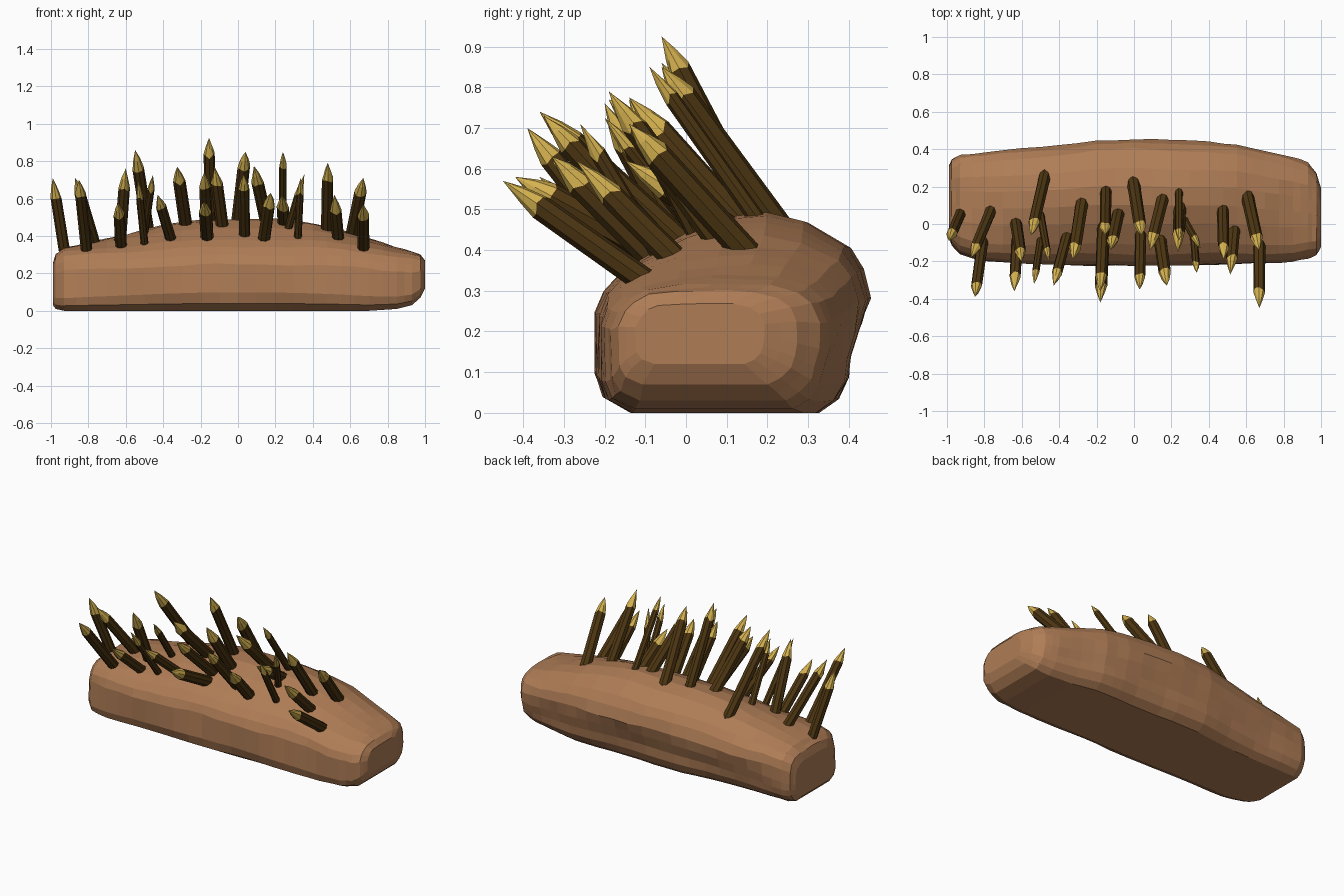
import bpy, bmesh, math, random
from mathutils import Vector

if "Cube" in bpy.data.objects:
    bpy.data.objects.remove(bpy.data.objects["Cube"])

random.seed(4)


def material(name, rgb):
    m = bpy.data.materials.new(name)
    m.diffuse_color = (*rgb, 1)
    m.use_nodes = True
    m.node_tree.nodes["Principled BSDF"].inputs["Base Color"].default_value = m.diffuse_color
    return m


EARTH = material("earth brown", (0.43, 0.205, 0.093))
BARK = material("dark bark", (0.075, 0.037, 0.006))
CUT_WOOD = material("cut wood", (0.66, 0.44, 0.08))


def finish(bm, name, mats):
    bmesh.ops.recalc_face_normals(bm, faces=bm.faces)
    me = bpy.data.meshes.new(name)
    bm.to_mesh(me)
    bm.free()
    for m in mats:
        me.materials.append(m)
    ob = bpy.data.objects.new(name, me)
    bpy.context.collection.objects.link(ob)
    return ob


# Earth bank: lofted between a humped middle section and a boxy end section
MID = [(.13, 0), (.03, .08), (0, .2), (0, .5), (.03, .6), (.09, .69), (.17, .77),
       (.33, .9), (.48, .98), (.63, 1), (.77, .95), (.92, .83), (.97, .72),
       (1, .58), (.97, .45), (.93, .3), (.92, .18), (.88, .07), (.81, 0)]
END = [(.13, 0), (.03, .08), (0, .2), (0, .65), (.03, .8), (.08, .9), (.16, .97),
       (.33, 1), (.48, 1), (.63, 1), (.77, 1), (.9, .94), (.97, .85),
       (1, .7), (1, .45), (.99, .3), (.97, .18), (.92, .07), (.85, 0)]
# x, front y, back y, bottom z, top z
STATIONS = [(-.99, -.07, .31, .03, .25), (-.975, -.11, .345, .01, .30),
            (-.93, -.16, .372, 0, .335), (-.8, -.2, .385, 0, .37),
            (-.6, -.21, .4, 0, .41), (-.4, -.215, .42, 0, .455),
            (-.2, -.22, .45, 0, .485), (0, -.225, .455, 0, .495),
            (.2, -.22, .445, 0, .49), (.4, -.215, .44, 0, .465),
            (.55, -.215, .43, 0, .435), (.7, -.21, .39, 0, .39),
            (.85, -.2, .355, .01, .34), (.93, -.18, .325, .03, .315),
            (.975, -.165, .27, .07, .295), (1.0, -.12, .19, .12, .265)]


def build_bank():
    bm = bmesh.new()
    rings = []
    # halve each step for the fine flat facets
    rows = []
    for a, b in zip(STATIONS, STATIONS[1:]):
        rows += [a, tuple((p + q) / 2 for p, q in zip(a, b))]
    rows.append(STATIONS[-1])
    for x, y0, y1, z0, z1 in rows:
        w = abs(x) ** 2
        ring = []
        for (u, v), (ue, ve) in zip(MID, END):
            u += (ue - u) * w
            v += (ve - v) * w
            lump = .004 * math.sin(9 * x + 5 * v) + random.uniform(-.003, .003)
            y = y0 + (y1 - y0) * u + lump * (0.5 - u) * 2
            z = z0 + (z1 - z0) * v + (lump if v > .5 else 0)
            ring.append(bm.verts.new((x, y, z)))
        rings.append(ring)
    n = len(MID)
    for a, b in zip(rings, rings[1:]):
        for i in range(n):
            j = (i + 1) % n
            bm.faces.new((a[i], a[j], b[j], b[i]))
    bm.faces.new(rings[0])
    bm.faces.new(rings[-1])
    finish(bm, "earth_bank", [EARTH])


# Stake: eight-sided bark shaft with a roughly whittled pale point
def stake(k, base, tip, r):
    base, tip = Vector(base), Vector(tip)
    axis = (tip - base).normalized()
    base -= axis * .07
    length = (tip - base).length
    side = axis.orthogonal().normalized()
    up = axis.cross(side)
    point = random.uniform(.09, .12)
    bm = bmesh.new()

    def ring(t, rad, jag):
        out = []
        for i in range(8):
            a = math.tau * i / 8
            d = t + random.uniform(-jag, jag)
            out.append(bm.verts.new(base + axis * d
                                    + (side * math.cos(a) + up * math.sin(a)) * rad))
        return out

    rings = [ring(0, r * 1.05, 0), ring(length - point, r, .014),
             ring(length - point * .55, r * .62, .008)]
    bm.faces.new(rings[0])
    for level, (a, b) in enumerate(zip(rings, rings[1:])):
        for i in range(8):
            j = (i + 1) % 8
            bm.faces.new((a[i], a[j], b[j], b[i])).material_index = level
    apex = bm.verts.new(tip)
    for i in range(8):
        bm.faces.new((rings[2][i], rings[2][(i + 1) % 8], apex)).material_index = 1
    finish(bm, f"stake_{k:02d}", [BARK, CUT_WOOD])


build_bank()

# Stakes by row: base x, y and tip x, y, z, all leaning to the front
BACK = [(-.48, .24, -.55, -.06, .86), (-.15, .17, -.155, -.06, .925),
        (0, .2, .04, -.06, .85), (.24, .17, .24, -.09, .85)]
MIDDLE = [(-.93, .05, -.99, -.09, .71), (-.77, .06, -.87, -.18, .71),
          (-.63, .0, -.6, -.2, .76), (-.5, .05, -.455, -.2, .725),
          (-.28, .1, -.325, -.19, .77), (-.085, .05, -.125, -.14, .77),
          (.15, .12, .085, -.14, .775), (.245, .08, .235, -.15, .62),
          (.27, .02, .355, -.13, .73), (.475, .07, .48, -.19, .79),
          (.61, .13, .67, -.14, .71)]
FRONT = [(-.81, -.1, -.85, -.39, .70), (-.625, -.09, -.64, -.36, .58),
         (-.5, -.09, -.535, -.32, .70), (-.36, -.07, -.43, -.33, .62),
         (-.165, -.08, -.18, -.42, .58), (-.165, -.02, -.18, -.36, .74),
         (.035, -.06, .03, -.35, .73), (.14, -.09, .175, -.33, .63),
         (.32, -.07, .335, -.26, .71), (.535, -.04, .515, -.27, .62),
         (.67, -.12, .67, -.45, .57)]


def surface(x, y):
    # height of the bank under a stake
    for a, b in zip(STATIONS, STATIONS[1:]):
        if a[0] <= x <= b[0]:
            t = (x - a[0]) / (b[0] - a[0])
            _, y0, y1, z0, z1 = (p + (q - p) * t for p, q in zip(a, b))
    u, w = (y - y0) / (y1 - y0), x * x
    tops = [(p[0] + (q[0] - p[0]) * w, p[1] + (q[1] - p[1]) * w)
            for p, q in zip(MID[3:11], END[3:11])]
    for p, q in zip(tops, tops[1:]):
        if p[0] <= u <= q[0]:
            v = p[1] + (q[1] - p[1]) * (u - p[0]) / max(q[0] - p[0], 1e-6)
            return z0 + (z1 - z0) * v
    return z1 * .8


k = 0
for row in (BACK, MIDDLE, FRONT):
    for bx, by, tx, ty, tz in row:
        k += 1
        thin = bx in (-.5, .32, .24, .27)
        stake(k, (bx, by, surface(bx, by)), (tx, ty, tz),
              .02 if thin else random.uniform(.028, .034))
